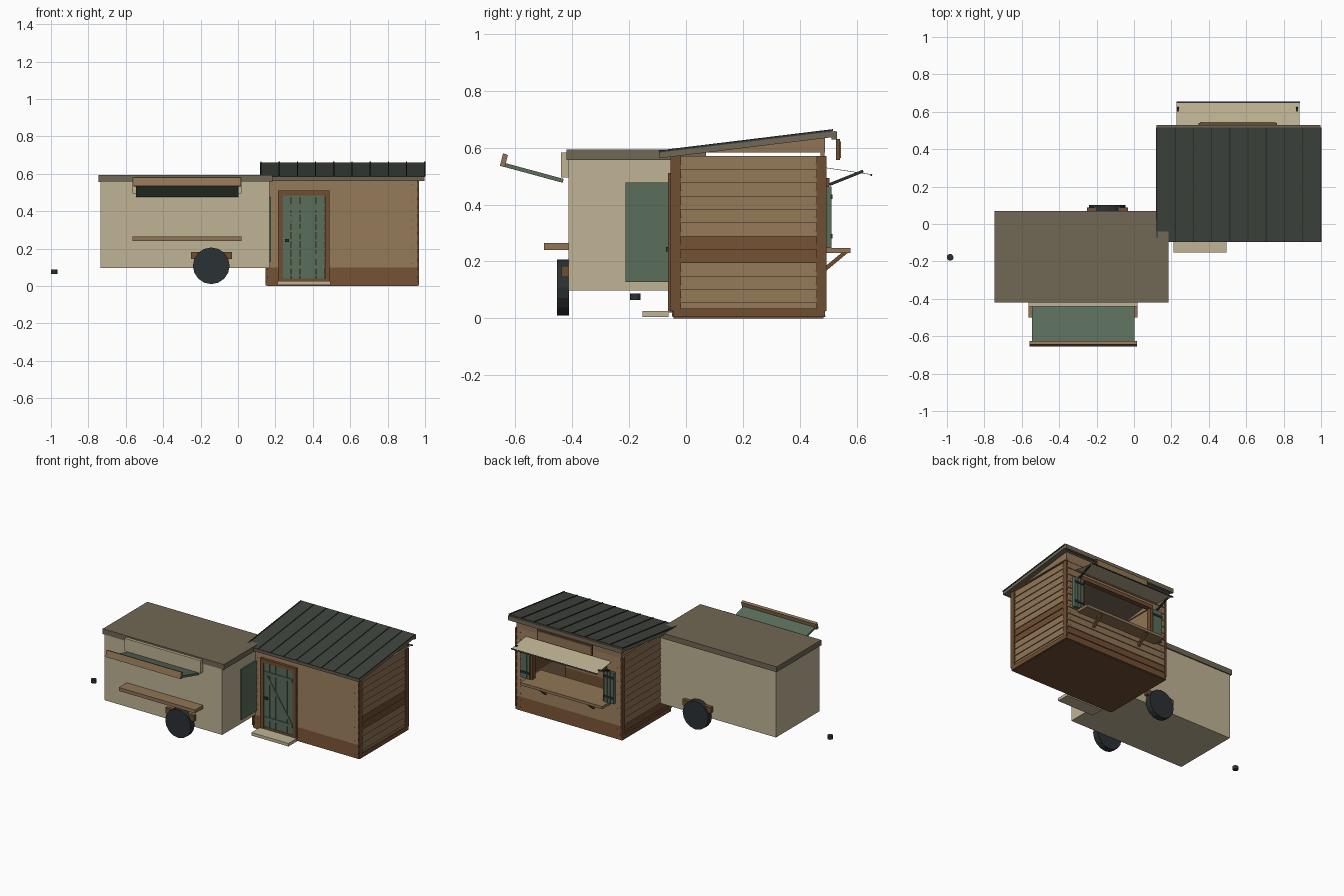
import bpy, bmesh, math
from mathutils import Vector, Matrix

if "Cube" in bpy.data.objects:
    bpy.data.objects.remove(bpy.data.objects["Cube"])


def colour(name, code):
    m = bpy.data.materials.new(name)
    c = [int(code[i:i + 2], 16) / 255 for i in (0, 2, 4)]
    m.diffuse_color = [((v + 0.055) / 1.055) ** 2.4 if v > 0.04 else v / 12.92 for v in c] + [1]
    m.use_nodes = True
    m.node_tree.nodes["Principled BSDF"].inputs["Base Color"].default_value = m.diffuse_color
    return m


CREAM = colour("cream paint", "bfb495")
TAN = colour("tan wood", "907556")
BROWN = colour("dark brown wood", "704e32")
GREEN = colour("sage green", "5a6d5b")
METAL = colour("roof metal", "3f443d")
TAUPE = colour("taupe trim", "716855")
BLACK = colour("charcoal", "2b3133")


def finish(name, bm, mats):
    bmesh.ops.recalc_face_normals(bm, faces=bm.faces)
    me = bpy.data.meshes.new(name)
    bm.to_mesh(me)
    bm.free()
    for m in mats:
        me.materials.append(m)
    ob = bpy.data.objects.new(name, me)
    bpy.context.collection.objects.link(ob)
    return ob


def add_prism(bm, ends, mat=0):
    """Bridge two matching outlines into a closed solid."""
    a, b = [[bm.verts.new(p) for p in e] for e in ends]
    n = len(a)
    faces = [bm.faces.new(a), bm.faces.new(b[::-1])]
    faces += [bm.faces.new((a[i], a[(i + 1) % n], b[(i + 1) % n], b[i])) for i in range(n)]
    for f in faces:
        f.material_index = mat


def box(name, x, y, z, mat):
    bm = bmesh.new()
    add_prism(bm, [[(i, j, k) for i, j in ((x[0], y[0]), (x[1], y[0]), (x[1], y[1]), (x[0], y[1]))] for k in z])
    return finish(name, bm, [mat])


def side_prism(name, yz, x0, x1, mat):
    """Side profile in y,z swept from x0 to x1."""
    bm = bmesh.new()
    add_prism(bm, [[(x, y, z) for y, z in yz] for x in (x0, x1)])
    return finish(name, bm, [mat])


def slab(name, p, q, t, x0, x1, mat):
    """Sloping board whose top edge runs p to q in y,z."""
    d = (Vector(q) - Vector(p)).normalized()
    n = Vector((d.y, -d.x)) * t
    return side_prism(name, [p, q, tuple(Vector(q) + n), tuple(Vector(p) + n)], x0, x1, mat)


def cylinder(name, centre, r, depth, sides, rot, mat):
    bm = bmesh.new()
    bmesh.ops.create_cone(bm, cap_ends=True, segments=sides, radius1=r, radius2=r, depth=depth,
                          matrix=Matrix.Translation(centre) @ rot)
    return finish(name, bm, [mat])


# Trailer body, roof and side door
box("trailer_body", (-0.735, 0.168), (-0.413, 0.062), (0.097, 0.56), CREAM)
box("trailer_roof", (-0.745, 0.185), (-0.42, 0.07), (0.556, 0.593), TAUPE)
box("trailer_door", (0.168, 0.177), (-0.213, -0.03), (0.127, 0.477), GREEN)

# Serving hatch with raised flap and lip, and the shelf under it
box("hatch_board", (-0.565, 0.02), (-0.44, -0.413), (0.495, 0.583), CREAM)
slab("hatch_flap", (-0.43, 0.49), (-0.64, 0.547), -0.014, -0.545, 0.002, GREEN)
side_prism("flap_lip", [(-0.654, 0.536), (-0.637, 0.531), (-0.626, 0.574), (-0.643, 0.58)], -0.56, 0.015, TAN)
box("serving_shelf", (-0.565, 0.02), (-0.5, -0.413), (0.24, 0.264), TAN)

# Wheels, mudguard boards and tow ball
TURN = Matrix.Rotation(math.pi / 2, 4, 'X')
for tag, yw, yg in (("front", -0.433, (-0.438, -0.41)), ("back", 0.08, (0.06, 0.088))):
    cylinder("wheel_" + tag, (-0.143, yw, 0.108), 0.098, 0.042, 16, TURN, BLACK)
    box("mudguard_" + tag, (-0.252, -0.033), yg, (0.145, 0.183), BROWN)
cylinder("tow_ball", (-0.983, -0.178, 0.076), 0.018, 0.024, 12, Matrix(), BLACK)

# Shed walls from lapped planks; dark rows chosen per wall
PITCH = 0.047
X0, X1, Y0, Y1 = 0.156, 0.96, -0.044, 0.484
WALLS = {
    "front": (lambda u, o, z: (u, Y0 - o, z), X0, X1, (0, 1)),
    "back": (lambda u, o, z: (u, Y1 + o, z), X0, X1, (0, 1)),
    "left": (lambda u, o, z: (X0 - o, u, z), Y0, Y1, (0, 1)),
    "right": (lambda u, o, z: (X1 + o, u, z), Y0, Y1, (4, 5)),
}
HOLE = (0.285, 0.83)
nails = bmesh.new()
for side, (at, u0, u1, dark) in WALLS.items():
    bm = bmesh.new()
    for row in range(12):
        z = 0.006 + row * PITCH
        prof = [(-0.015, z), (0.006, z), (0, z + PITCH), (-0.015, z + PITCH)]
        spans = [(u0, u1)]
        if side == "back" and 5 <= row <= 9:
            spans = [(u0, HOLE[0]), (HOLE[1], u1)]
        for span in spans:
            add_prism(bm, [[at(u, o, h) for o, h in prof] for u in span], int(row in dark))
        for u in (u0 + 0.03, u1 - 0.03):
            add_prism(nails, [[at(u + a, o, z + 0.02 + b) for a, b in
                               ((-.002, -.002), (.002, -.002), (.002, .002), (-.002, .002))] for o in (0, 0.006)])
    finish("shed_wall_" + side, bm, [TAN, BROWN])
finish("nails", nails, [BROWN])

# Shed floor, sills and corner boards
box("shed_floor", (X0, X1), (Y0, Y1), (0.0, 0.03), BROWN)
for tag, x in (("left", (0.146, 0.158)), ("right", (0.958, 0.969))):
    for end, y in (("front", (-0.054, -0.018)), ("back", (0.459, 0.494))):
        box("corner_board_%s_%s" % (tag, end), x, y, (0.025, 0.57), BROWN)
    box("sill_" + tag, x, (-0.045, 0.488), (0.004, 0.034), BROWN)


# Sloping roof
def top(y):
    return 0.583 + (y + 0.09) * 0.122


for tag, x in (("left", 0.152), ("right", 0.95)):
    side_prism("gable_" + tag, [(0.06, 0.582), (0.488, 0.582), (0.488, top(0.488) - 0.015)], x, x + 0.012, TAN)
box("back_header", (X0, X1), (0.472, 0.486), (0.57, 0.635), TAN)
slab("roof_deck", (0.525, top(0.525)), (-0.095, top(-0.095)), -0.02, 0.12, 0.998, TAUPE)
slab("roof_sheet", (0.515, top(0.515) + 0.004), (-0.095, top(-0.095) + 0.004), -0.004, 0.118, 1.0, METAL)
for i in range(10):
    x = 0.123 + i * 0.0973
    slab("roof_seam_%d" % i, (0.516, top(0.516) + 0.008), (-0.096, top(-0.096) + 0.008), -0.006,
         x - 0.003, x + 0.003, BLACK)
box("roof_fascia_back", (0.12, 0.998), (0.512, 0.53), (0.628, 0.657), TAUPE)

# Front door: frame, planks, braces, handle and step
DY = -0.05
box("door_frame_left", (0.213, 0.24), (-0.064, -0.045), (0.02, 0.51), BROWN)
box("door_frame_right", (0.465, 0.49), (-0.064, -0.045), (0.02, 0.51), BROWN)
box("door_frame_top", (0.24, 0.465), (-0.064, -0.045), (0.484, 0.51), BROWN)
box("door_sill", (0.24, 0.465), (-0.06, -0.045), (0.02, 0.04), BROWN)
for i in range(5):
    x = 0.241 + i * 0.0448
    box("door_plank_%d" % i, (x, x + 0.0425), (-0.057, -0.045), (0.04, 0.484), GREEN)
for tag, z in (("low", 0.09), ("high", 0.405)):
    box("door_rail_" + tag, (0.245, 0.46), (-0.063, -0.055), (z, z + 0.022), GREEN)
bm = bmesh.new()
add_prism(bm, [[(0.245, y, 0.405), (0.265, y, 0.405), (0.46, y, 0.112), (0.44, y, 0.112)] for y in (-0.062, -0.055)])
finish("door_brace", bm, [GREEN])
box("door_handle", (0.25, 0.272), (-0.07, -0.057), (0.235, 0.25), BLACK)
box("door_step", (0.21, 0.495), (-0.153, -0.062), (0.005, 0.026), CREAM)

# Back service window: frame, counter, brackets, shutters
box("window_frame_top", (0.265, 0.85), (0.47, 0.504), (0.468, 0.494), BROWN)
box("window_frame_left", (0.265, 0.287), (0.47, 0.503), (0.24, 0.468), BROWN)
box("window_frame_right", (0.828, 0.85), (0.47, 0.503), (0.24, 0.468), BROWN)
box("service_counter", (0.24, 0.87), (0.35, 0.578), (0.229, 0.248), TAN)
for i, x in enumerate((0.37, 0.74)):
    slab("counter_bracket_%d" % i, (0.57, 0.231), (0.488, 0.163), 0.014, x - 0.009, x + 0.009, BROWN)
for tag, x0 in (("left", 0.2), ("right", 0.843)):
    for i in range(3):
        x = x0 + i * 0.0245
        box("shutter_%s_%d" % (tag, i), (x, x + 0.0225), (0.49, 0.511), (0.248, 0.464), GREEN)
    for z in (0.28, 0.42):
        box("shutter_rail_%s_%d" % (tag, z * 100), (x0, x0 + 0.072), (0.508, 0.515), (z, z + 0.016), BLACK)

# Canopy sheet, its front rod and struts
slab("canopy", (0.655, 0.506), (0.492, 0.53), -0.002, 0.228, 0.885, CREAM)
box("canopy_rod", (0.226, 0.887), (0.648, 0.654), (0.501, 0.508), BLACK)
for i, x in enumerate((0.235, 0.872)):
    slab("canopy_strut_%d" % i, (0.625, 0.513), (0.505, 0.465), 0.01, x - 0.005, x + 0.005, BLACK)

# Blank board hung below the back eave
box("board_frame", (0.345, 0.765), (0.528, 0.541), (0.556, 0.63), BROWN)
box("board_face", (0.353, 0.757), (0.54, 0.545), (0.564, 0.622), TAN)
